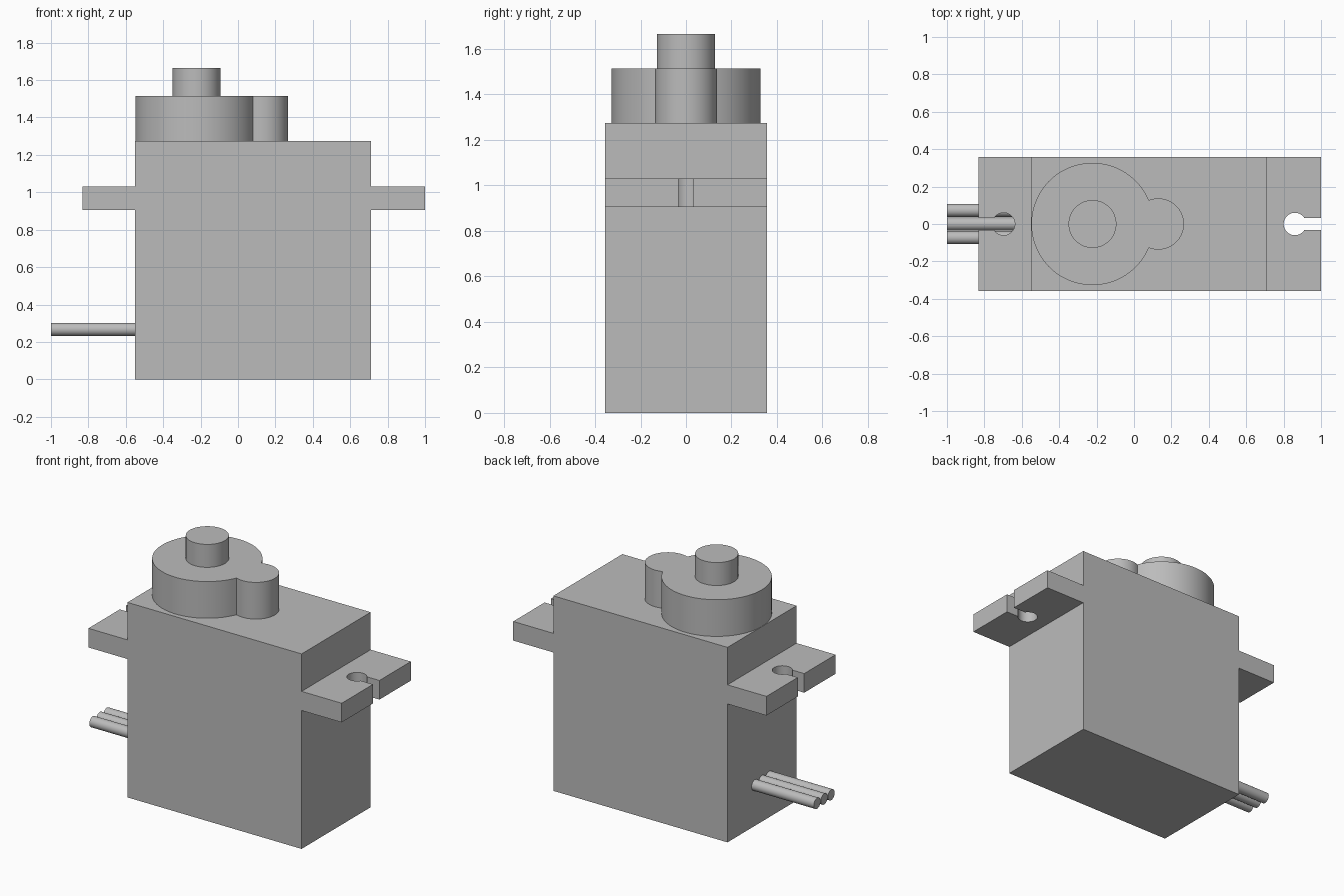
import bpy, bmesh
from math import acos, asin, cos, sin, pi, radians, sqrt

if "Cube" in bpy.data.objects:
    bpy.data.objects.remove(bpy.data.objects["Cube"], do_unlink=True)

grey = bpy.data.materials.new("plain grey")
grey.use_nodes = True
grey.diffuse_color = (0.5, 0.5, 0.5, 1)
grey.node_tree.nodes["Principled BSDF"].inputs["Base Color"].default_value = (0.5, 0.5, 0.5, 1)


def arc(cx, r, start, end, steps):
    """Points on an arc centred on the x axis."""
    angles = [start + (end - start) * i / steps for i in range(steps + 1)]
    return [(cx + r * cos(a), r * sin(a)) for a in angles]


def prism(name, outline, z0, z1):
    """Extrude a flat outline from z0 up to z1."""
    bm = bmesh.new()
    base = bm.faces.new([bm.verts.new((x, y, z0)) for x, y in outline])
    top = bmesh.ops.extrude_face_region(bm, geom=[base], use_keep_orig=True)
    verts = [v for v in top["geom"] if isinstance(v, bmesh.types.BMVert)]
    bmesh.ops.translate(bm, verts=verts, vec=(0, 0, z1 - z0))
    bmesh.ops.recalc_face_normals(bm, faces=bm.faces)
    mesh = bpy.data.meshes.new(name)
    bm.to_mesh(mesh)
    bm.free()
    obj = bpy.data.objects.new(name, mesh)
    bpy.context.collection.objects.link(obj)
    finish(obj)
    return obj


def finish(obj):
    obj.data.materials.append(grey)
    bpy.ops.object.select_all(action='DESELECT')
    obj.select_set(True)
    bpy.context.view_layer.objects.active = obj
    bpy.ops.object.shade_smooth_by_angle(angle=radians(30))


# Case
HALF = 0.357
LEFT, RIGHT, TOP = 0.71, -0.55, 1.275
prism("case", [(RIGHT, -HALF), (LEFT, -HALF), (LEFT, HALF), (RIGHT, HALF)], 0, TOP)


# Mounting ears, each with a keyhole slot open to the outer end
def ear(name, inner, outer, hole_x):
    r, slot = 0.06, 0.033
    a = asin(slot / r)
    side = 1 if outer > inner else -1
    hole = [(hole_x + side * x, y) for x, y in arc(0, r, a, 2 * pi - a, 32)]
    outline = [(inner, -HALF), (inner, HALF), (outer, HALF), (outer, slot)]
    outline += hole + [(outer, -slot), (outer, -HALF)]
    prism(name, outline, 0.905, 1.03)


ear("left_ear", LEFT, 1.0, 0.86)
ear("right_ear", RIGHT, -0.832, -0.697)

# Gear housing: outline of two overlapping circles
big_x, big_r, small_x, small_r = -0.222, 0.327, 0.13, 0.137
gap = small_x - big_x
cross = (gap ** 2 + big_r ** 2 - small_r ** 2) / (2 * gap)
big_a = acos(cross / big_r)
small_a = acos((cross - gap) / small_r)
outline = arc(big_x, big_r, big_a, 2 * pi - big_a, 64)
outline += arc(small_x, small_r, -small_a, small_a, 32)[1:-1]
prism("gear_housing", outline, TOP, 1.515)

# Output shaft
prism("output_shaft", arc(big_x, 0.128, 0, 2 * pi, 48)[:-1], 1.515, 1.665)

# Cable of three wires
for i, part in enumerate(("front", "middle", "back")):
    bpy.ops.mesh.primitive_cylinder_add(
        vertices=32, radius=0.035, depth=1 + RIGHT,
        location=((RIGHT - 1) / 2, (i - 1) * 0.073, 0.267), rotation=(0, pi / 2, 0))
    wire = bpy.context.object
    wire.name = part + "_wire"
    finish(wire)
